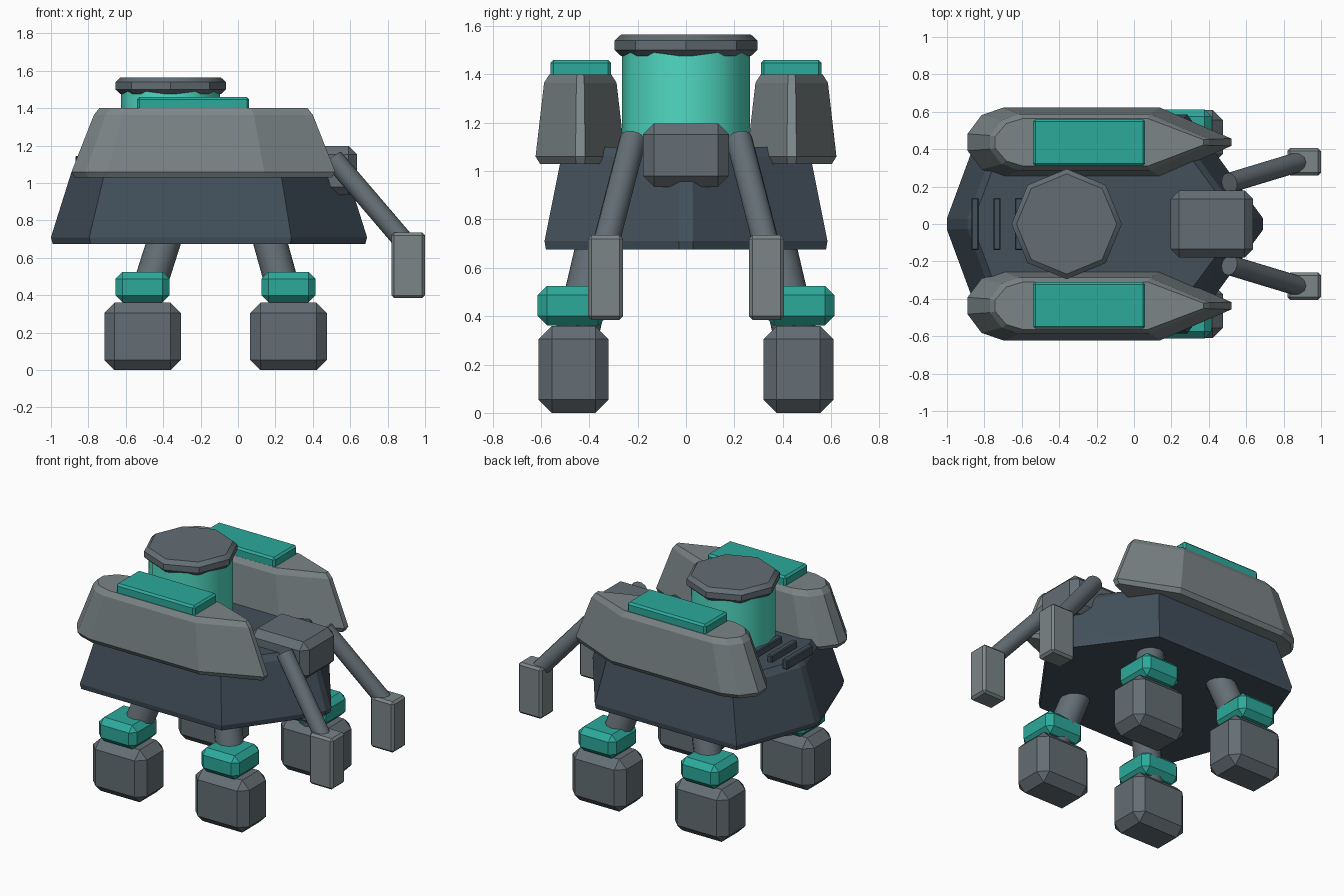
import bpy, bmesh
from mathutils import Vector

if "Cube" in bpy.data.objects:
    bpy.data.objects.remove(bpy.data.objects["Cube"])


def material(name, rgb):
    m = bpy.data.materials.new(name)
    m.diffuse_color = (*rgb, 1)
    m.use_nodes = True
    m.node_tree.nodes["Principled BSDF"].inputs["Base Color"].default_value = m.diffuse_color
    return m


SLATE = material("slate", (0.055, 0.08, 0.105))
STEEL = material("steel", (0.125, 0.155, 0.175))
PALE = material("pale_grey", (0.20, 0.235, 0.245))
TEAL = material("teal", (0.025, 0.40, 0.33))
GLASS = material("light_teal", (0.08, 0.70, 0.54))


def finish(name, bm, mat, bevel=0, smooth=False):
    bmesh.ops.recalc_face_normals(bm, faces=bm.faces)
    if bevel:
        edges = [e for e in bm.edges if e.calc_face_angle(0) > 0.9]
        bmesh.ops.bevel(bm, geom=edges, offset=bevel, segments=1, affect='EDGES')
    mesh = bpy.data.meshes.new(name)
    bm.to_mesh(mesh)
    bm.free()
    mesh.materials.append(mat)
    ob = bpy.data.objects.new(name, mesh)
    bpy.context.collection.objects.link(ob)
    if smooth:
        bpy.ops.object.select_all(action='DESELECT')
        ob.select_set(True)
        bpy.context.view_layer.objects.active = ob
        bpy.ops.object.shade_smooth_by_angle(angle=0.61)
    return ob


def box(name, lo, hi, mat, bevel=0.0):
    bm = bmesh.new()
    bmesh.ops.create_cube(bm, size=1)
    lo, hi = Vector(lo), Vector(hi)
    for v in bm.verts:
        v.co = (lo + hi) / 2 + v.co * (hi - lo)
    return finish(name, bm, mat, bevel)


def rod(name, a, b, radius, sides, mat, bevel=0, smooth=True):
    a, b = Vector(a), Vector(b)
    bm = bmesh.new()
    bmesh.ops.create_cone(bm, cap_ends=True, segments=sides, radius1=radius,
                          radius2=radius, depth=(b - a).length)
    turn = Vector((0, 0, 1)).rotation_difference(b - a)
    for v in bm.verts:
        v.co = turn @ v.co + (a + b) / 2
    return finish(name, bm, mat, bevel, smooth)


def loft(name, half, centre, rings, mat):
    """Outline mirrored in y, stacked in rings of (z, x scale, y scale)."""
    outline = half + [(x, -y) for x, y in reversed(half)]
    bm = bmesh.new()
    loops = [[bm.verts.new((centre[0] + x * sx, centre[1] + y * sy, z))
              for x, y in outline] for z, sx, sy in rings]
    n = len(outline)
    for a, b in zip(loops, loops[1:]):
        for i in range(n):
            j = (i + 1) % n
            bm.faces.new((a[i], a[j], b[j], b[i]))
    bm.faces.new(loops[0])
    bm.faces.new(loops[-1])
    return finish(name, bm, mat)


# Tapered hull
loft("hull", [(0.845, 0.03), (0.44, 0.585), (-0.64, 0.585), (-0.845, 0.03)],
     (-0.155, 0),
     [(0.675, 0.99, 0.99), (0.71, 1, 1), (1.06, 0.87, 0.88), (1.10, 0.83, 0.82)],
     SLATE)

# Rear vents
for i in range(3):
    x = -0.85 + 0.117 * i
    box(f"vent_bar_{i + 1}", (x - 0.02, -0.14, 1.08), (x + 0.02, 0.14, 1.145),
        SLATE, 0.006)

# Turret and its cap
rod("turret", (-0.36, 0, 1.08), (-0.36, 0, 1.49), 0.265, 12, GLASS)
rod("turret_cap", (-0.36, 0, 1.475), (-0.36, 0, 1.565), 0.295, 8, STEEL, 0.025)

# Head block
box("head", (0.195, -0.178, 0.935), (0.637, 0.178, 1.197), STEEL, 0.045)

for side, s in (("left", 1), ("right", -1)):
    def sided_box(name, lo, hi, mat, bevel):
        ys = sorted((s * lo[1], s * hi[1]))
        box(name, (lo[0], ys[0], lo[2]), (hi[0], ys[1], hi[2]), mat, bevel)

    # Side pod with a plate on top
    loft(f"{side}_pod",
         [(0.705, 0.02), (0.325, 0.185), (-0.515, 0.185), (-0.63, 0.145), (-0.705, 0.045)],
         (-0.185, s * 0.437),
         [(1.03, 0.975, 0.9), (1.06, 1, 1), (1.365, 0.83, 0.81), (1.40, 0.79, 0.69)],
         PALE)
    sided_box(f"{side}_pod_plate", (-0.54, 0.31, 1.385), (0.06, 0.56, 1.46), TEAL, 0.013)

    # Arm and hand
    rod(f"{side}_arm", (0.51, s * 0.22, 1.13), (0.89, s * 0.335, 0.685), 0.055, 12, STEEL)
    sided_box(f"{side}_hand", (0.82, 0.26, 0.385), (1.0, 0.405, 0.735), PALE, 0.015)

    # Legs: strut, ankle cuff and foot
    for end, x, hip in (("rear", -0.51, -0.36), ("front", 0.27, 0.14)):
        rod(f"{end}_{side}_leg", (x, s * 0.45, 0.33), (hip, s * 0.34, 0.8), 0.09, 12, STEEL)
        sided_box(f"{end}_{side}_ankle", (x - 0.145, 0.325, 0.362),
                  (x + 0.145, 0.613, 0.525), TEAL, 0.038)
        sided_box(f"{end}_{side}_foot", (x - 0.205, 0.32, 0),
                  (x + 0.205, 0.61, 0.36), STEEL, 0.055)
